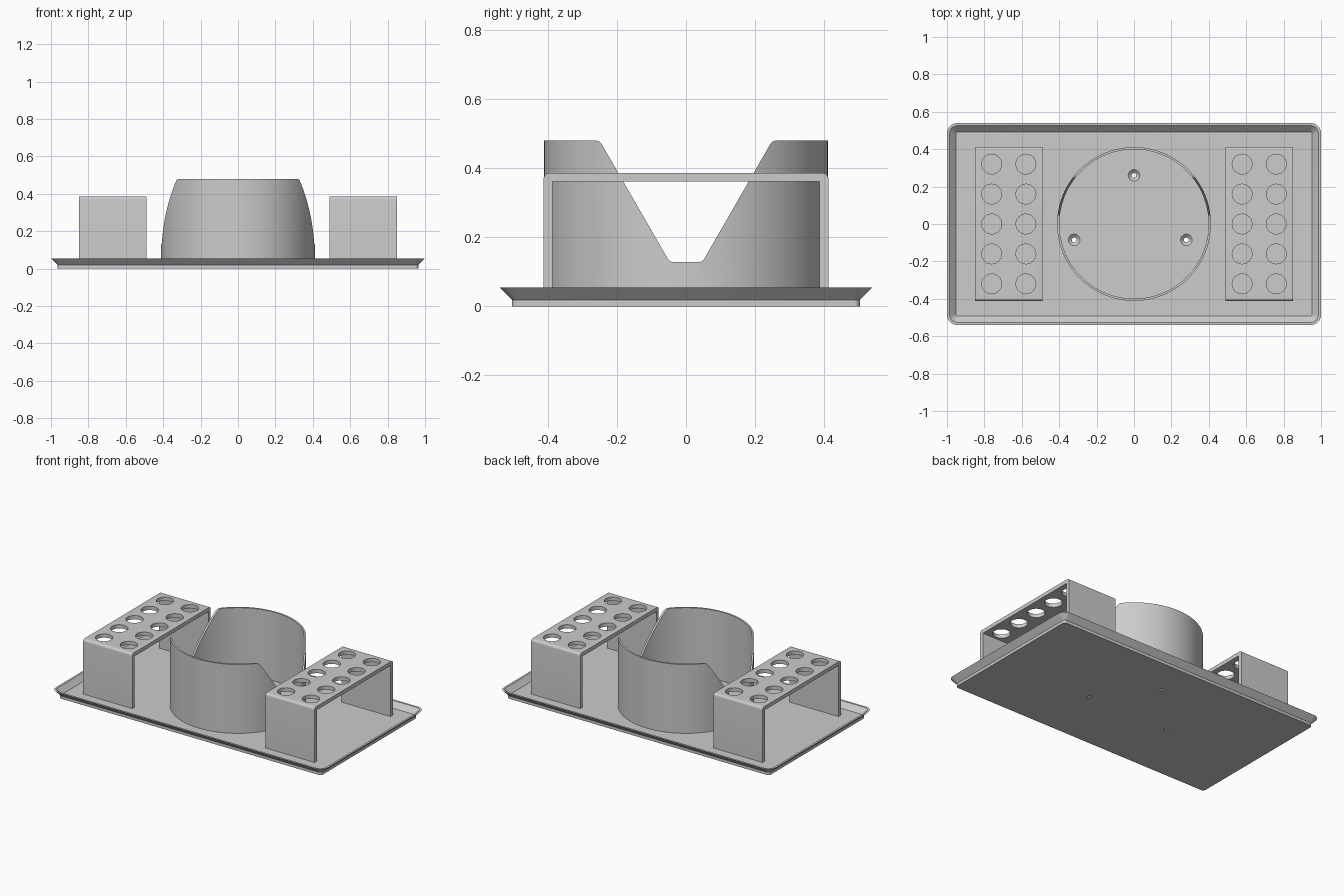
import bpy, bmesh, math
from mathutils import Vector

cube = bpy.data.objects.get("Cube")
if cube:
    bpy.data.objects.remove(cube, do_unlink=True)

GREY = (0.604, 0.604, 0.604, 1)
grey = bpy.data.materials.new("plain_grey")
grey.use_nodes = True
grey.diffuse_color = GREY
grey.node_tree.nodes["Principled BSDF"].inputs["Base Color"].default_value = GREY

FLOOR = 0.022


def loft(bm, rings, close=False):
    """Skin equal-length rings; cap the ends or join last ring to first."""
    rows = [[bm.verts.new(p) for p in ring] for ring in rings]
    n = len(rows[0])
    pairs = list(zip(rows, rows[1:])) + ([(rows[-1], rows[0])] if close else [])
    for a, b in pairs:
        for i in range(n):
            j = (i + 1) % n
            bm.faces.new((a[i], a[j], b[j], b[i]))
    if not close:
        bm.faces.new(rows[0][::-1])
        bm.faces.new(rows[-1])


def make(name, bm):
    bmesh.ops.recalc_face_normals(bm, faces=bm.faces[:])
    mesh = bpy.data.meshes.new(name)
    bm.to_mesh(mesh)
    bm.free()
    mesh.materials.append(grey)
    obj = bpy.data.objects.new(name, mesh)
    bpy.context.collection.objects.link(obj)
    return obj


def circle(r, z, cx=0, cy=0, n=32):
    return [(cx + r * math.cos(math.tau * i / n), cy + r * math.sin(math.tau * i / n), z)
            for i in range(n)]


def fillet(points, steps=6):
    """Round the corners of a polygon given as (u, v, radius)."""
    out = []
    for i, (u, v, r) in enumerate(points):
        p = Vector((u, v))
        if r == 0:
            out.append(p)
            continue
        a = (Vector(points[i - 1][:2]) - p).normalized()
        b = (Vector(points[(i + 1) % len(points)][:2]) - p).normalized()
        half = a.angle(b) / 2
        centre = p + (a + b).normalized() * (r / math.sin(half))
        start = (p + a * (r / math.tan(half)) - centre).normalized()
        end = (p + b * (r / math.tan(half)) - centre).normalized()
        for k in range(steps + 1):
            out.append(centre + start.slerp(end, k / steps) * r)
    return out


def extrude_x(bm, profile, x0, x1):
    loft(bm, [[(x, p.x, p.y) for p in profile] for x in (x0, x1)])


def cut(obj, cutter):
    mod = obj.modifiers.new("cut", 'BOOLEAN')
    mod.operation = 'DIFFERENCE'
    mod.solver = 'EXACT'
    mod.object = cutter
    bpy.context.view_layer.objects.active = obj
    bpy.ops.object.modifier_apply(modifier=mod.name)
    bpy.data.objects.remove(cutter, do_unlink=True)


def smooth(obj):
    bpy.ops.object.select_all(action='DESELECT')
    obj.select_set(True)
    bpy.context.view_layer.objects.active = obj
    bpy.ops.object.shade_smooth_by_angle(angle=math.radians(30))


# Tray: rounded rectangles stacked from the underside, over the rim, to the floor
def rounded_rect(inset, z):
    r = max(0.012, 0.055 - inset)
    hx, hy = 1 - inset, 0.54 - inset
    corners = fillet([(hx, hy, r), (-hx, hy, r), (-hx, -hy, r), (hx, -hy, r)])
    return [(p.x, p.y, z) for p in corners]


bm = bmesh.new()
loft(bm, [rounded_rect(*s) for s in
          ((0.036, 0), (0.036, 0.019), (0, 0.055), (0.014, 0.055), (0.047, FLOOR))])
tray = make("tray", bm)

# Countersunk screw holes through the tray
bm = bmesh.new()
for cx, cy in ((0, 0.26), (-0.32, -0.085), (0.28, -0.085)):
    loft(bm, [circle(r, z, cx, cy) for r, z in
              ((0.013, -0.05), (0.013, 0.006), (0.031, FLOOR), (0.031, 0.1))])
cut(tray, make("screw_cutter", bm))
smooth(tray)

# Round holder: thin tube with a V notch on both sides
bm = bmesh.new()
loft(bm, [circle(r, z, n=128) for r, z in
          ((0.411, FLOOR), (0.411, 0.52), (0.399, 0.52), (0.399, FLOOR))], close=True)
holder = make("round_holder", bm)
bm = bmesh.new()
notch = fillet([(-0.6, 0.48, 0), (-0.25, 0.48, 0.02), (-0.047, 0.128, 0.02),
                (0.047, 0.128, 0.02), (0.25, 0.48, 0.02), (0.6, 0.48, 0),
                (0.6, 0.7, 0), (-0.6, 0.7, 0)])
extrude_x(bm, notch, -0.6, 0.6)
cut(holder, make("notch_cutter", bm))
smooth(holder)

# Side racks: bridges with two rows of five holes
for side, label in ((1, "left"), (-1, "right")):
    bm = bmesh.new()
    bridge = fillet([(-0.412, FLOOR, 0), (-0.412, 0.386, 0.016), (0.412, 0.386, 0.016),
                     (0.412, FLOOR, 0), (0.387, FLOOR, 0), (0.387, 0.361, 0),
                     (-0.387, 0.361, 0), (-0.387, FLOOR, 0)])
    extrude_x(bm, bridge, side * 0.489, side * 0.851)
    rack = make(label + "_rack", bm)
    bm = bmesh.new()
    for x in (0.578, 0.761):
        for row in range(-2, 3):
            loft(bm, [circle(0.053, z, side * x, row * 0.16) for z in (0.3, 0.5)])
    cut(rack, make("hole_cutter", bm))
    smooth(rack)
